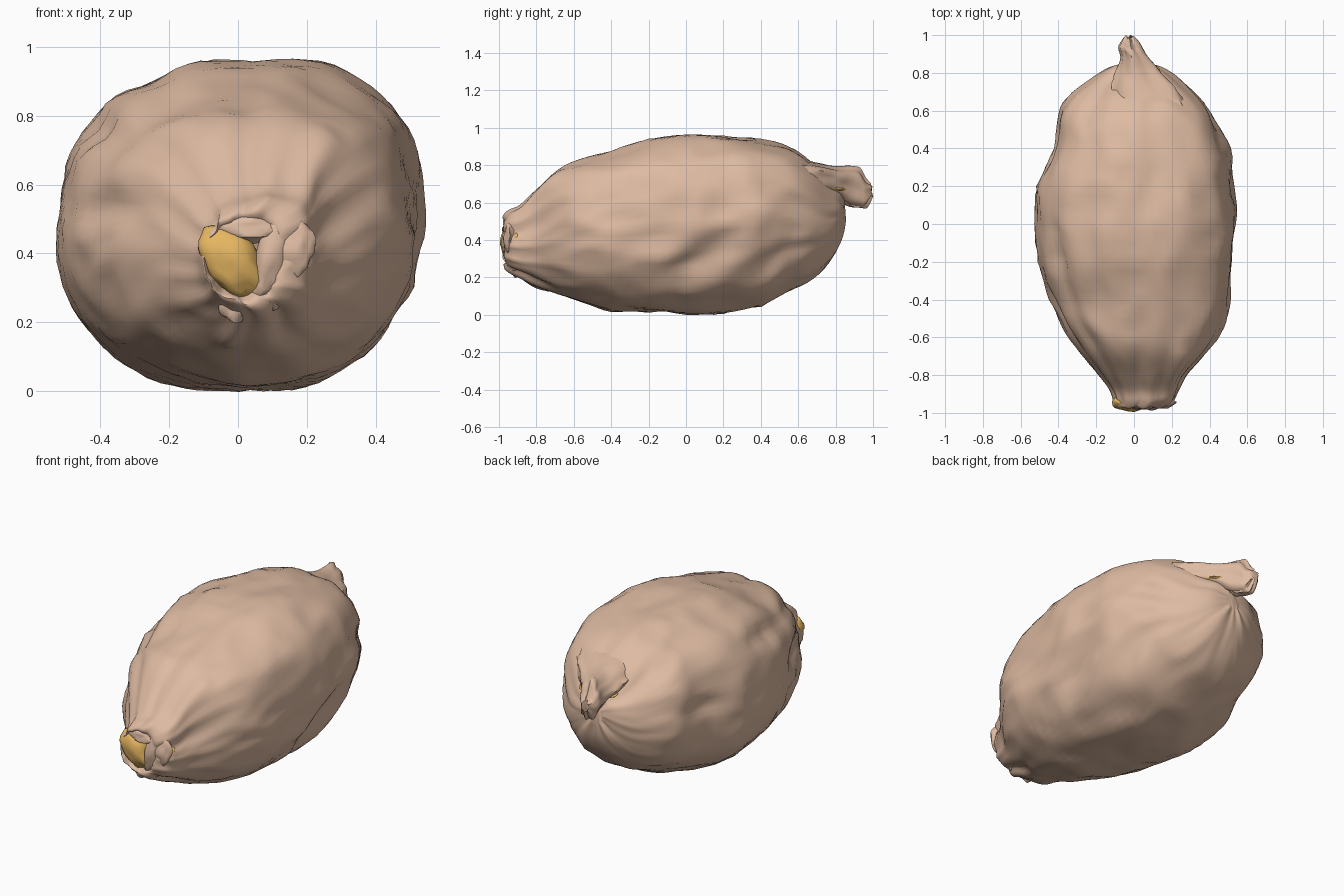
import bpy, bmesh, math
from mathutils import Vector, Euler, noise

old = bpy.data.objects.get("Cube")
if old:
    bpy.data.objects.remove(old, do_unlink=True)


def material(name, colour):
    mat = bpy.data.materials.new(name)
    mat.use_nodes = True
    mat.diffuse_color = (*colour, 1)
    bsdf = mat.node_tree.nodes["Principled BSDF"]
    bsdf.inputs["Base Color"].default_value = (*colour, 1)
    return mat


tan = material("tan wrapping", (0.73, 0.495, 0.36))
gold = material("golden filling", (0.79, 0.47, 0.12))


def finish(bm, name, mat, angle=50):
    bmesh.ops.recalc_face_normals(bm, faces=bm.faces)
    mesh = bpy.data.meshes.new(name)
    bm.to_mesh(mesh)
    bm.free()
    mesh.materials.append(mat)
    obj = bpy.data.objects.new(name, mesh)
    bpy.context.collection.objects.link(obj)
    bpy.ops.object.select_all(action="DESELECT")
    obj.select_set(True)
    bpy.context.view_layer.objects.active = obj
    bpy.ops.object.shade_smooth_by_angle(angle=math.radians(angle))
    return obj


def spline(stations, t):
    """Smooth interpolation through the cross-section stations."""
    i = min(int(t), len(stations) - 2)
    f = t - i
    p = [stations[max(0, min(len(stations) - 1, i + k))] for k in (-1, 0, 1, 2)]
    return [0.5 * (2 * b + (c - a) * f + (2 * a - 5 * b + 4 * c - d) * f * f
                   + (3 * b - a - 3 * c + d) * f ** 3)
            for a, b, c, d in zip(*p)]


def loft(name, stations, mat, segments, steps, relief, power, shoulder):
    """Skin of rounded cross-sections (y, left, right, bottom, top) along y."""
    bm = bmesh.new()
    rings = []
    for r in range((len(stations) - 1) * steps + 1):
        y, x0, x1, z0, z1 = spline(stations, r / steps)
        ring = []
        for s in range(segments):
            a = math.tau * s / segments
            c, d = math.cos(a), math.sin(a)
            n = shoulder if c > 0 and d > 0 else power
            k = (abs(c) ** n + abs(d) ** n) ** (-1 / n)
            scale, slide = relief(a, y)
            ring.append(bm.verts.new((
                (x0 + x1) / 2 + (x1 - x0) / 2 * c * k * scale,
                y + slide,
                (z0 + z1) / 2 + (z1 - z0) / 2 * d * k * scale)))
        rings.append(ring)
    for low, high in zip(rings, rings[1:]):
        for s in range(segments):
            e = (s + 1) % segments
            bm.faces.new((low[s], low[e], high[e], high[s]))
    bm.faces.new(rings[0])
    bm.faces.new(rings[-1])
    return finish(bm, name, mat)


def ridge(a, y, around, along, seed):
    """Creased noise: zero on the crests, negative in the valleys."""
    v = noise.noise(Vector((math.cos(a) * around, math.sin(a) * around + seed, y * along)))
    return -min(1, abs(v) * 2)


# Creases: angle, twist along y, centre y, half length, width, height
FOLDS = [
    (50, 30, -0.82, 0.17, 9, 0.12), (18, 0, -0.82, 0.20, 10, -0.10),
    (95, -20, -0.75, 0.25, 8, -0.07), (118, 5, 0.05, 0.70, 8, -0.04),
    (140, 10, -0.30, 0.60, 6, -0.05), (165, 25, -0.55, 0.35, 9, -0.07),
    (-105, 0, -0.84, 0.14, 8, 0.10), (-68, 0, -0.85, 0.16, 8, -0.12),
    (-20, 55, 0.12, 0.24, 12, -0.09), (5, 60, 0.30, 0.25, 9, 0.03),
    (15, -40, 0.60, 0.25, 9, -0.09), (-30, 30, 0.55, 0.20, 10, -0.06),
    (125, -30, 0.68, 0.20, 10, -0.08), (172, 0, 0.45, 0.25, 11, -0.06),
]


def body_relief(a, y):
    end = min(1, abs(y)) ** 3
    s = 1.022 + 0.045 * ridge(a, y, 1.3, 2.2, 3) + 0.03 * ridge(a, y, 3, 5, 8)
    s += end * 0.09 * ridge(a, y, 2.6, 0.8, 5)
    for angle, twist, mid, half, width, height in FOLDS:
        off = math.degrees(a) - angle - twist * (y - mid)
        off = (off + 180) % 360 - 180
        fade = max(0, 1 - ((y - mid) / half) ** 2)
        s += height * fade * math.exp(-(off / width) ** 2)
    return s, 0.03 * end * noise.noise(Vector((math.cos(a) * 2, math.sin(a) * 2, 4)))


# Plump wrapped body; its front end turns inward to a mouth
loft("wrapped_body", [
    (-0.86, -0.04, 0.05, 0.32, 0.44), (-0.93, -0.08, 0.10, 0.28, 0.48),
    (-0.97, -0.10, 0.14, 0.25, 0.52), (-0.94, -0.11, 0.21, 0.22, 0.56),
    (-0.88, -0.13, 0.24, 0.19, 0.59), (-0.80, -0.19, 0.28, 0.15, 0.67),
    (-0.68, -0.29, 0.39, 0.10, 0.79), (-0.55, -0.38, 0.47, 0.06, 0.84),
    (-0.40, -0.45, 0.51, 0.02, 0.88), (-0.20, -0.51, 0.53, 0.00, 0.94),
    (0.00, -0.53, 0.54, -0.01, 0.97), (0.20, -0.53, 0.53, 0.00, 0.97),
    (0.40, -0.45, 0.50, 0.05, 0.94), (0.55, -0.42, 0.44, 0.12, 0.90),
    (0.67, -0.36, 0.36, 0.18, 0.82), (0.77, -0.23, 0.25, 0.28, 0.71),
    (0.83, -0.13, 0.15, 0.39, 0.66), (0.85, -0.04, 0.05, 0.50, 0.60),
], tan, 88, 4, body_relief, 2.1, 2.65)


def twist_relief(a, y):
    return (1.03 + 0.07 * math.sin(5 * a + 6 * y) + 0.14 * ridge(a, y, 2, 5, 1),
            0.02 * noise.noise(Vector((math.cos(a) * 2, math.sin(a) * 2, 7))))


# Twisted tail at the back, spreading into a flap over the body
loft("twisted_tail", [
    (0.46, -0.12, 0.34, 0.62, 0.87), (0.60, -0.13, 0.31, 0.62, 0.84),
    (0.72, -0.12, 0.23, 0.64, 0.81), (0.81, -0.09, 0.14, 0.62, 0.79),
    (0.88, -0.07, 0.08, 0.57, 0.79), (0.93, -0.08, 0.05, 0.56, 0.78),
    (0.96, -0.07, 0.03, 0.57, 0.73), (0.99, -0.05, 0.00, 0.63, 0.70),
], tan, 36, 4, twist_relief, 2, 2)


def lump(name, place, size, turn, mat, rough):
    bm = bmesh.new()
    bmesh.ops.create_icosphere(bm, subdivisions=3, radius=1)
    spin = Euler([math.radians(t) for t in turn]).to_matrix()
    for v in bm.verts:
        k = 1 + rough * noise.noise(v.co * 1.6 + Vector(place) * 9)
        v.co = spin @ (v.co * k * Vector(size)) + Vector(place)
    return finish(bm, name, mat)


# Filling showing in the mouth, behind its side lip and beside the tail
lump("mouth_filling", (-0.02, -0.935, 0.375), (0.078, 0.055, 0.12), (0, -38, 0), gold, 0.25)
lump("side_filling", (0.19, -0.905, 0.41), (0.025, 0.022, 0.03), (0, 0, 0), gold, 0.2)
lump("tail_filling", (0.03, 0.78, 0.67), (0.125, 0.09, 0.018), (0, 0, -20), gold, 0.2)

# Gathered cloth lips round the mouth
LIPS = [
    ((0.10, -0.935, 0.40), (0.05, 0.045, 0.14), (0, 15, 0)),
    ((0.165, -0.945, 0.41), (0.05, 0.03, 0.08), (0, 10, 0)),
    ((0.03, -0.93, 0.475), (0.09, 0.05, 0.045), (0, -4, 0)),
    ((-0.01, -0.90, 0.25), (0.04, 0.04, 0.05), (0, 12, 0)),
    ((0.09, -0.91, 0.29), (0.035, 0.045, 0.05), (0, -15, 0)),
]
for i, (place, size, turn) in enumerate(LIPS):
    lump(f"mouth_lip_{i + 1}", place, size, turn, tan, 0.35)
